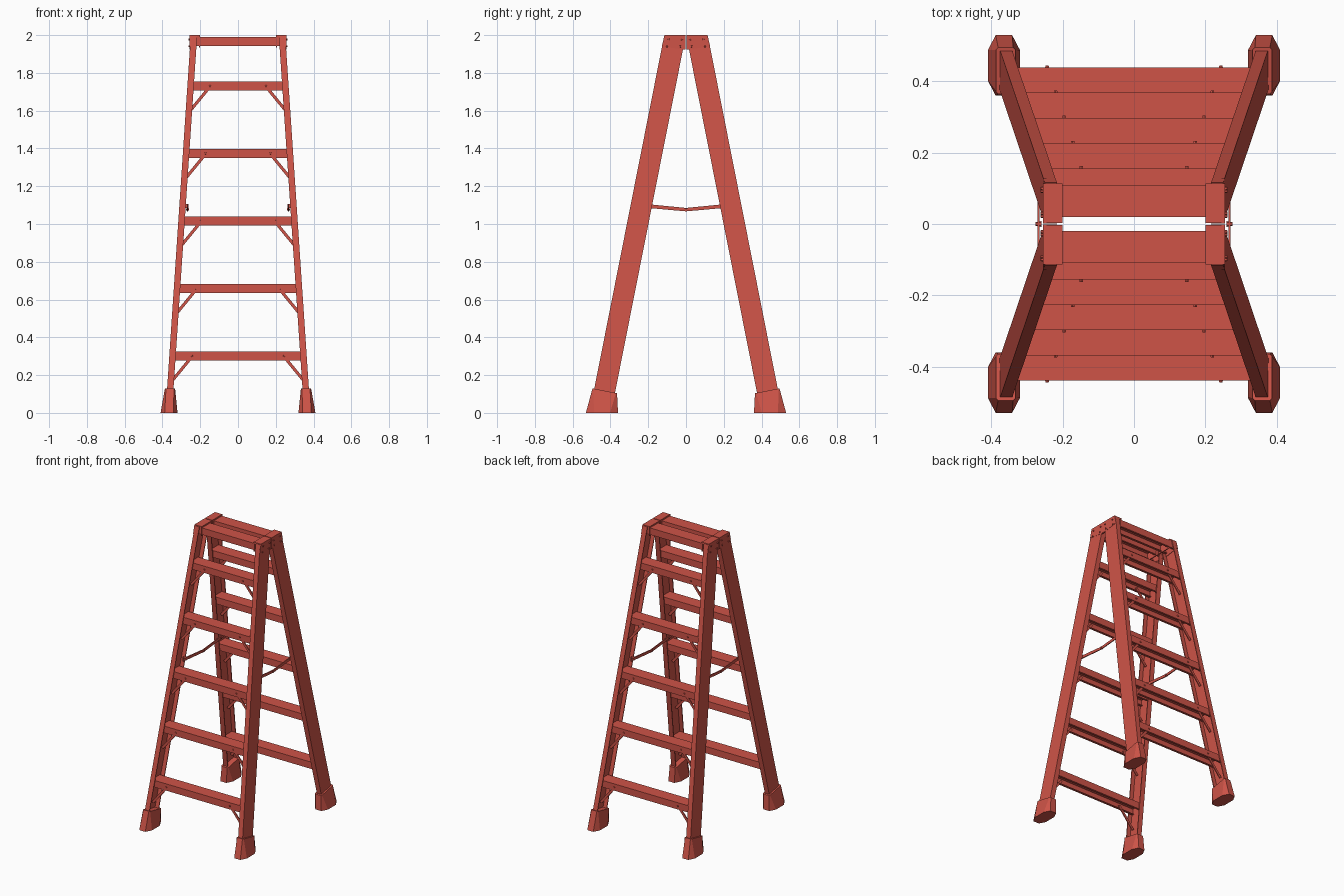
import bpy, bmesh
from mathutils import Vector, Matrix

if "Cube" in bpy.data.objects:
    bpy.data.objects.remove(bpy.data.objects["Cube"])

red = bpy.data.materials.new("ladder_red")
red.diffuse_color = (0.62, 0.088, 0.064, 1)
red.use_nodes = True
red.node_tree.nodes["Principled BSDF"].inputs["Base Color"].default_value = red.diffuse_color

H, HALF = 2.0, 0.057            # ladder height, half depth of a rail


def outer_x(z): return 0.25 + 0.067 * (H - z)
def inner_x(z): return outer_x(z) - 0.034
def rail_y(z): return -(0.058 + 0.198 * (H - z))


def finish(name, bm, mx=True, my=True):
    """Make the object, mirrored to the other side and/or the rear."""
    bmesh.ops.recalc_face_normals(bm, faces=bm.faces)
    me = bpy.data.meshes.new(name)
    bm.to_mesh(me)
    bm.free()
    me.materials.append(red)
    ob = bpy.data.objects.new(name, me)
    bpy.context.collection.objects.link(ob)
    if mx or my:
        m = ob.modifiers.new("mirror", 'MIRROR')
        m.use_axis = (mx, my, False)
        m.use_mirror_merge = False
    return ob


def loft(bm, a, b):
    """Closed solid between two matching rings."""
    va, vb = [bm.verts.new(p) for p in a], [bm.verts.new(p) for p in b]
    n = len(a)
    for i in range(n):
        j = (i + 1) % n
        bm.faces.new((va[i], va[j], vb[j], vb[i]))
    bm.faces.new(va)
    bm.faces.new(vb)


def box(bm, x0, x1, y0, y1, z0, z1):
    ring = [(x0, y0), (x1, y0), (x1, y1), (x0, y1)]
    loft(bm, [(x, y, z0) for x, y in ring], [(x, y, z1) for x, y in ring])


def bolt(bm, pos, axis, r=0.007, depth=0.01):
    rot = Vector((0, 0, 1)).rotation_difference(Vector(axis)).to_matrix().to_4x4()
    bmesh.ops.create_cone(bm, cap_ends=True, segments=6, radius1=r, radius2=r * 0.7,
                          depth=depth, matrix=Matrix.Translation(pos) @ rot)


# rails: C channels opening inward
def channel(z, t=0.006):
    o, i, c = outer_x(z), inner_x(z), rail_y(z)
    f, b = c - HALF, c + HALF
    return [(i, f, z), (o, f, z), (o, b, z), (i, b, z),
            (i, b - t, z), (o - t, b - t, z), (o - t, f + t, z), (i, f + t, z)]

bm = bmesh.new()
loft(bm, channel(0.03), channel(1.995))
finish("rail", bm)

# feet: flared eight-sided shoes with a slanted top
def octagon(x0, x1, y0, y1, cx, cy):
    return [(x0 + cx, y0), (x1 - cx, y0), (x1, y0 + cy), (x1, y1 - cy),
            (x1 - cx, y1), (x0 + cx, y1), (x0, y1 - cy), (x0, y0 + cy)]

bm = bmesh.new()
bottom = [(x, y, 0) for x, y in octagon(0.32, 0.41, -0.53, -0.36, 0.022, 0.042)]
top = [(x, y, 0.105 + 0.2 * (-0.37 - y))
       for x, y in octagon(0.333, 0.387, -0.495, -0.365, 0.006, 0.006)]
loft(bm, bottom, top)
finish("foot", bm)

# treads: downward channels with small lips, plus braces and bolts
treads, braces, bolts = bmesh.new(), bmesh.new(), bmesh.new()
for k in range(6):
    z1 = 0.325 + 0.3575 * k if k < 5 else 1.99
    z0, zm = z1 - 0.047, z1 - 0.024
    c, t = rail_y(zm), 0.005
    f, b = c - 0.045, c + 0.045
    prof = [(f, z0), (f, z1), (b, z1), (b, z0), (b - 0.014, z0), (b - 0.014, z0 + t),
            (b - t, z0 + t), (b - t, z1 - t), (f + t, z1 - t), (f + t, z0 + t),
            (f + 0.014, z0 + t), (f + 0.014, z0)]
    e = outer_x(zm) - 0.008
    loft(treads, [(-e, y, z) for y, z in prof], [(e, y, z) for y, z in prof])
    if k == 5:
        break
    # diagonal brace from tread to rail
    xi = inner_x(zm)
    p, q = Vector((xi - 0.092, 0, zm + 0.004)), Vector((xi + 0.022, 0, zm - 0.135))
    d = (q - p).normalized()
    s = Vector((-d.z, 0, d.x)) * 0.008
    ring = [p - s, p + s, q + s, q - s]
    loft(braces, [v + Vector((0, f + t, 0)) for v in ring],
         [v + Vector((0, f + t + 0.007, 0)) for v in ring])
    bolt(bolts, (xi - 0.086, f - 0.001, zm), (0, -1, 0))
finish("tread", treads, mx=False)
finish("tread_brace", braces)
finish("tread_bolt", bolts)

# top brackets: cap plate, outer side plate and inner lip on each leg
bm = bmesh.new()
box(bm, 0.2, 0.25, -0.113, -0.003, 1.99, 2.0)
box(bm, 0.2, 0.206, -0.113, -0.003, 1.935, 1.992)
side = [(-0.113, 2.0), (-0.002, 2.0), (-0.002, 1.925), (-0.022, 1.925), (-0.128, 1.94)]
loft(bm, [(0.246, y, z) for y, z in side], [(0.256, y, z) for y, z in side])
finish("top_bracket", bm)
bm = bmesh.new()
for y, z in [(-0.092, 1.978), (-0.1, 1.94), (-0.022, 1.975), (-0.03, 1.94)]:
    bolt(bm, (0.257, y, z), (1, 0, 0), 0.006)
finish("bracket_bolt", bm)

# spreader bars, slightly sagging at the centre hinge
bm = bmesh.new()
bar = [(-0.225, 1.087), (0, 1.067), (0, 1.085), (-0.225, 1.107)]
loft(bm, [(0.265, y, z) for y, z in bar], [(0.271, y, z) for y, z in bar])
finish("spreader_bar", bm)
bm = bmesh.new()
bolt(bm, (0.268, 0, 1.077), (1, 0, 0), 0.008, 0.016)
finish("spreader_hinge", bm, my=False)
bm = bmesh.new()
box(bm, 0.262, 0.285, -0.2, -0.185, 1.085, 1.105)
finish("spreader_mount", bm)
